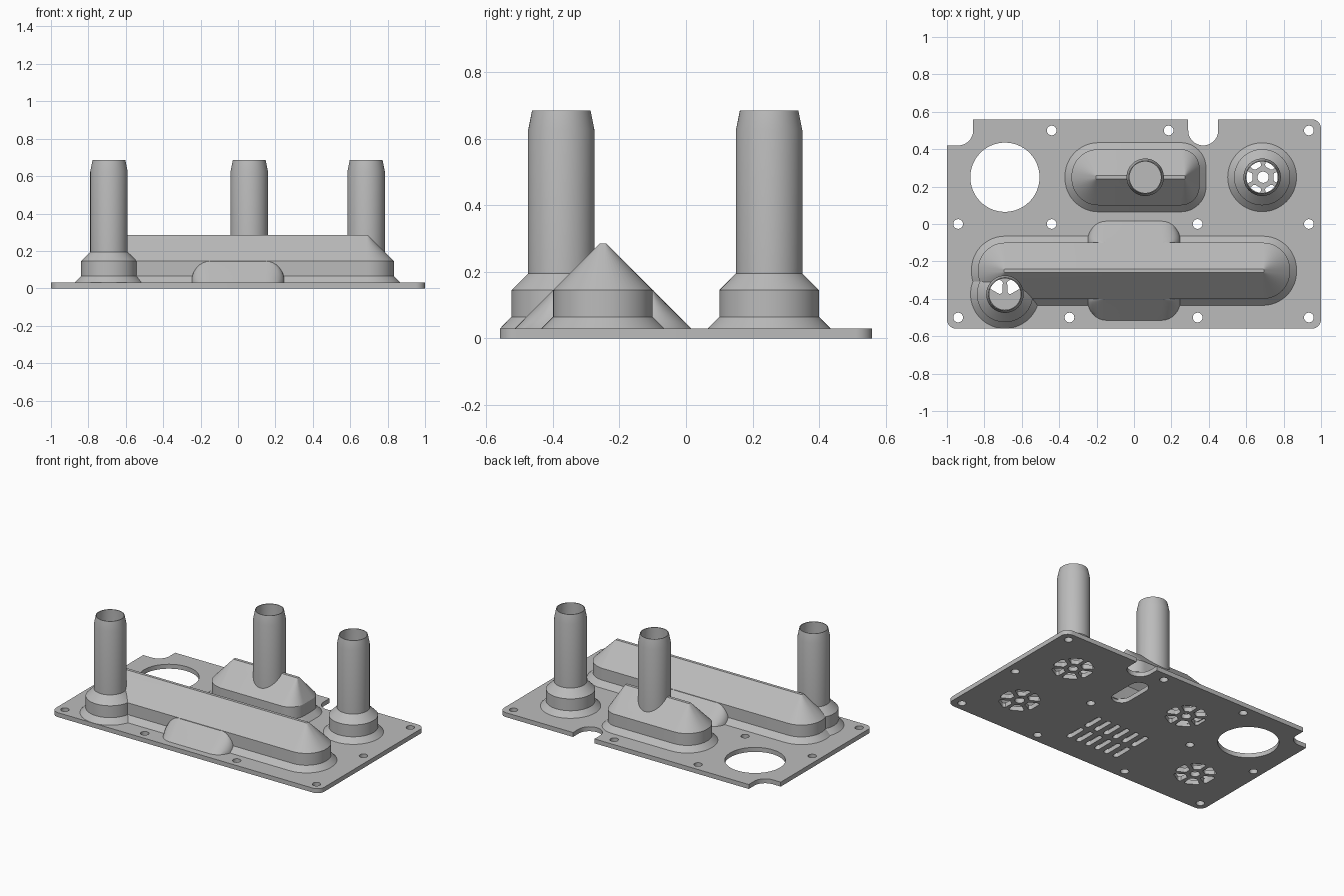
import bpy
import bmesh
import math

cube = bpy.data.objects.get("Cube")
if cube:
    bpy.data.objects.remove(cube, do_unlink=True)

grey = bpy.data.materials.new("plain grey")
grey.use_nodes = True
grey.diffuse_color = (0.5, 0.5, 0.5, 1)
grey.node_tree.nodes["Principled BSDF"].inputs["Base Color"].default_value = (0.5, 0.5, 0.5, 1)

PLATE_TOP = 0.03
LOW, WALL, SHOULDER, RIDGE, TOP = 0.065, 0.145, 0.195, 0.285, 0.685
SKIN = 0.016


def outline(x0, x1, y, h0, h1, r0, r1, steps=12, ry=None):
    """Rounded outline: corner arcs centred at (x0, y+-h0) and (x1, y+-h1)."""
    corners = [(x1, y + h1, r1), (x0, y + h0, r0), (x0, y - h0, r0), (x1, y - h1, r1)]
    pts = []
    for q, (cx, cy, r) in enumerate(corners):
        for i in range(steps + 1):
            a = math.pi / 2 * (q + i / steps)
            pts.append((cx + r * math.cos(a), cy + (ry or r) * math.sin(a)))
    return pts


def circle(x, y, r, steps=12):
    return outline(x, x, y, 0, 0, r, r, steps)


def loft(bm, rings):
    """Closed solid through (outline, z) rings."""
    rows = [[bm.verts.new((x, y, z)) for x, y in pts] for pts, z in rings]
    n = len(rows[0])
    made = [bm.faces.new(rows[0][::-1]), bm.faces.new(rows[-1])]
    for a, b in zip(rows, rows[1:]):
        for i in range(n):
            j = (i + 1) % n
            made.append(bm.faces.new((a[i], a[j], b[j], b[i])))


def finish(name, bm):
    bmesh.ops.remove_doubles(bm, verts=bm.verts, dist=1e-5)
    bmesh.ops.recalc_face_normals(bm, faces=bm.faces)
    mesh = bpy.data.meshes.new(name)
    bm.to_mesh(mesh)
    bm.free()
    mesh.materials.append(grey)
    obj = bpy.data.objects.new(name, mesh)
    bpy.context.scene.collection.objects.link(obj)
    return obj


def solid(name, rings):
    bm = bmesh.new()
    loft(bm, rings)
    return finish(name, bm)


# Shapes of the ducts and of the hollows inside them
def long_ring(d):
    return outline(-0.69, 0.69, -0.25, 0.006, 0.006, 0.144 + d, 0.144 + d)


def short_ring(d):
    return outline(-0.19, 0.25, 0.25, 0.006, 0.05, 0.144 + d, 0.1 + d)


def duct(name, ring, x0, x1, y):
    ridge = outline(x0, x1, y, 0.006, 0.006, 0.004, 0.004)
    outer = solid(name, [(ring(0.035), 0.02), (ring(0.035), PLATE_TOP), (ring(0), LOW),
                         (ring(0), WALL), (ridge, RIDGE)])
    inner = solid(name + "_hollow", [(ring(-SKIN), 0), (ring(-SKIN), WALL - 0.006),
                                     (ridge, RIDGE - 0.02)])
    return outer, inner


def tower(name, x, y, based=True):
    foot = [(0.184, 0.02), (0.184, PLATE_TOP), (0.15, LOW), (0.15, WALL), (0.1, SHOULDER)]
    well = [(0.134, 0), (0.134, WALL - 0.006), (0.085, SHOULDER - 0.007)]
    if not based:
        foot, well = [(0.1, 0.16)], [(0.085, 0.12)]
    outer = foot + [(0.1, 0.625), (0.088, TOP)]
    inner = well + [(0.085, 0.63), (0.083, TOP + 0.02)]
    return (solid(name, [(circle(x, y, r, 16), z) for r, z in outer]),
            solid(name + "_hollow", [(circle(x, y, r, 16), z) for r, z in inner]))


def bulge(name, d, base):
    """Rounded swelling on both long sides of the long duct."""
    rings = []
    for i in range(9):
        a = math.pi / 2 * i / 8
        s = math.sin(a)
        rx = max(0.1 * math.cos(a), 0.002)
        ry = max(0.115 * (1 - s), 0.002)
        rings.append((outline(-0.15 + d, 0.15 - d, -0.25, 0.15 - d, 0.15 - d, rx, rx, 8, ry),
                      PLATE_TOP + 0.115 * s - d * 0.4))
    return solid(name, [(rings[0][0], base)] + rings)


parts = [duct("long_duct", long_ring, -0.69, 0.69, -0.25),
         duct("short_duct", short_ring, -0.2, 0.27, 0.25),
         tower("front_tower", -0.69, -0.375),
         tower("back_tower", 0.685, 0.25),
         tower("middle_tube", 0.06, 0.25, False),
         (bulge("long_duct_bulge", 0, 0.02), bulge("bulge_hollow", 0.02, 0))]

# Base plate and everything cut through it
plate = solid("base_plate", [(outline(-0.95, 0.95, 0, 0.51, 0.51, 0.05, 0.05), z)
                             for z in (0, PLATE_TOP)])
holes = bmesh.new()


def punch(pts):
    loft(holes, [(pts, -0.05), (pts, 0.08)])


punch(circle(-0.69, 0.25, 0.185, 20))
punch(outline(-1.2, -0.94, 0.62, 0.12, 0.12, 0.08, 0.08))
punch(outline(0.37, 0.37, 0.62, 0.12, 0.12, 0.08, 0.08))
punch(outline(0.24, 0.24, 0.25, 0.08, 0.08, 0.06, 0.06))

# Screw holes, row by row
for y, xs in ((0.5, (-0.44, 0.185, 0.935)), (0, (-0.94, -0.44, 0.34, 0.935)),
              (-0.5, (-0.94, -0.345, 0.34, 0.935))):
    for x in xs:
        punch(circle(x, y, 0.026, 6))

# Petal grilles
for cx, cy in ((0.69, 0.25), (0.69, -0.25), (-0.2, 0.25), (-0.69, -0.25)):
    punch(circle(cx, cy, 0.03, 6))
    for k in range(6):
        c, s = math.cos(k * math.pi / 3), math.sin(k * math.pi / 3)
        petal = outline(0.07, 0.107, 0, 0.012, 0.03, 0.014, 0.016, 4)
        punch([(cx + x * c - y * s, cy + x * s + y * c) for x, y in petal])

# Slot grille
for i in range(6):
    for side in (-1, 1):
        x = (i - 2.5) * 0.073
        punch(outline(x, x, -0.25 + side * 0.085, 0.052, 0.052, 0.018, 0.018, 4))
hole_cutter = finish("hole_cutter", holes)


def cut(obj, cutters):
    for cutter in cutters:
        mod = obj.modifiers.new("cut", 'BOOLEAN')
        mod.operation = 'DIFFERENCE'
        mod.solver = 'EXACT'
        mod.object = cutter
    bpy.ops.object.select_all(action='DESELECT')
    bpy.context.view_layer.objects.active = obj
    obj.select_set(True)
    for mod in list(obj.modifiers):
        bpy.ops.object.modifier_apply(modifier=mod.name)
    bpy.ops.object.shade_smooth_by_angle(angle=math.radians(28))


# Hollow out the ducts, pierce the plate, then drop the cutters
hollows = [inner for _, inner in parts]
for outer, _ in parts:
    cut(outer, hollows)
cut(plate, [hole_cutter])
for obj in hollows + [hole_cutter]:
    bpy.data.objects.remove(obj, do_unlink=True)
